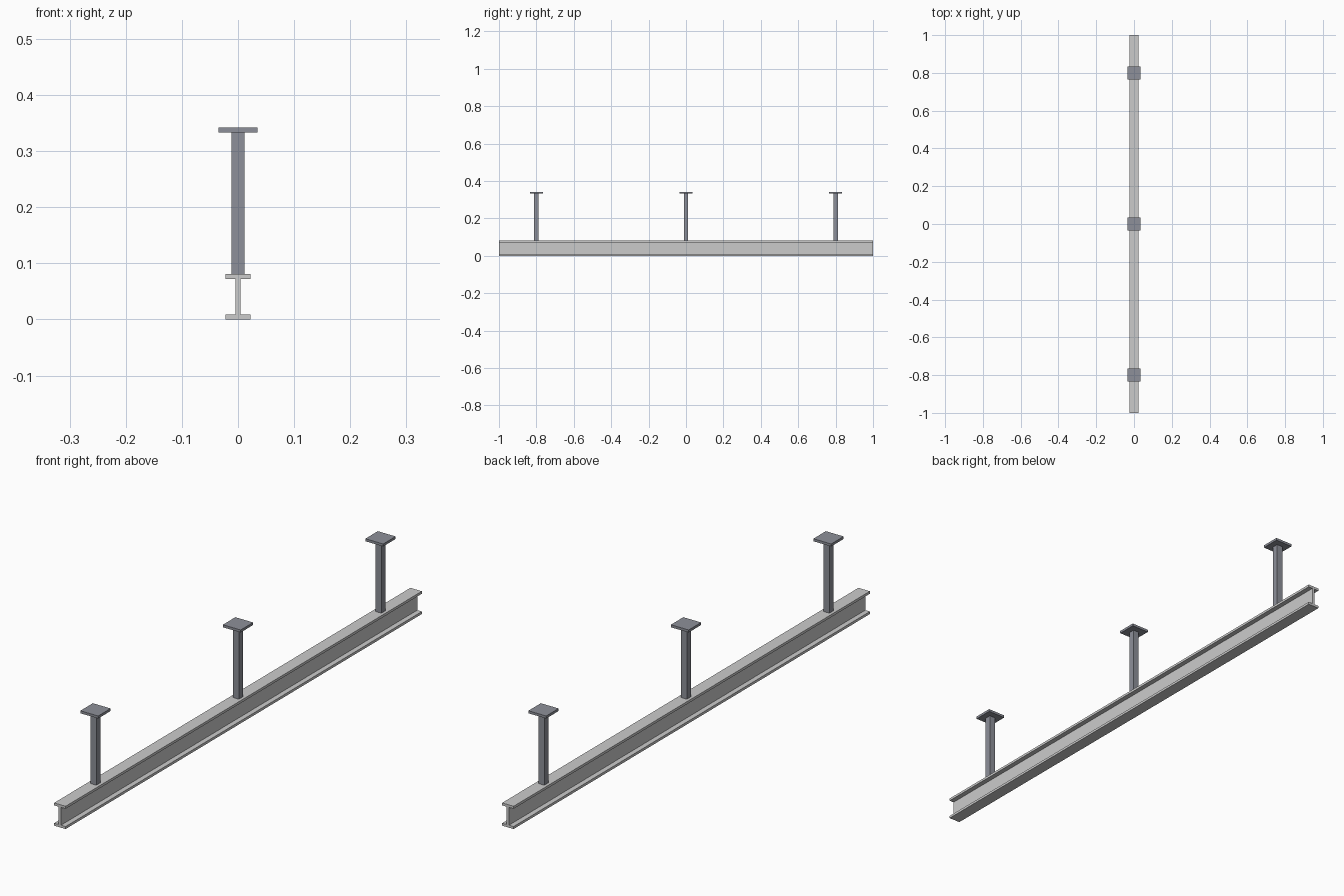
import bpy, bmesh

if "Cube" in bpy.data.objects:
    bpy.data.objects.remove(bpy.data.objects["Cube"])

def material(name, shade):
    m = bpy.data.materials.new(name)
    m.diffuse_color = (*shade, 1)
    m.use_nodes = True
    m.node_tree.nodes["Principled BSDF"].inputs["Base Color"].default_value = m.diffuse_color
    return m

light = material("light_steel", (0.55, 0.56, 0.57))
dark = material("dark_steel", (0.27, 0.28, 0.32))

def finish(name, bm, mat):
    bmesh.ops.recalc_face_normals(bm, faces=bm.faces)
    me = bpy.data.meshes.new(name)
    bm.to_mesh(me)
    bm.free()
    me.materials.append(mat)
    ob = bpy.data.objects.new(name, me)
    bpy.context.collection.objects.link(ob)

def box(name, half, y, z0, z1, mat):
    bm = bmesh.new()
    bmesh.ops.create_cube(bm, size=1)
    bmesh.ops.scale(bm, vec=(2 * half, 2 * half, z1 - z0), verts=bm.verts)
    bmesh.ops.translate(bm, vec=(0, y, (z0 + z1) / 2), verts=bm.verts)
    finish(name, bm, mat)

# I-beam rail: half profile mirrored, then extruded along y
W, T, H, F = 0.0225, 0.0045, 0.081, 0.009
half = [(W, 0), (W, F), (T, F), (T, H - F), (W, H - F), (W, H)]
profile = half + [(-x, z) for x, z in reversed(half)]
bm = bmesh.new()
face = bm.faces.new([bm.verts.new((x, -1, z)) for x, z in profile])
new = bmesh.ops.extrude_face_region(bm, geom=[face])["geom"]
bmesh.ops.translate(bm, vec=(0, 2, 0), verts=[v for v in new if isinstance(v, bmesh.types.BMVert)])
finish("rail_beam", bm, light)

# Square hanger posts with ceiling mounting plates
for label, y in (("front", -0.8), ("middle", 0), ("back", 0.8)):
    box(label + "_hanger_post", 0.012, y, H, 0.333, dark)
    box(label + "_mounting_plate", 0.035, y, 0.333, 0.342, dark)
